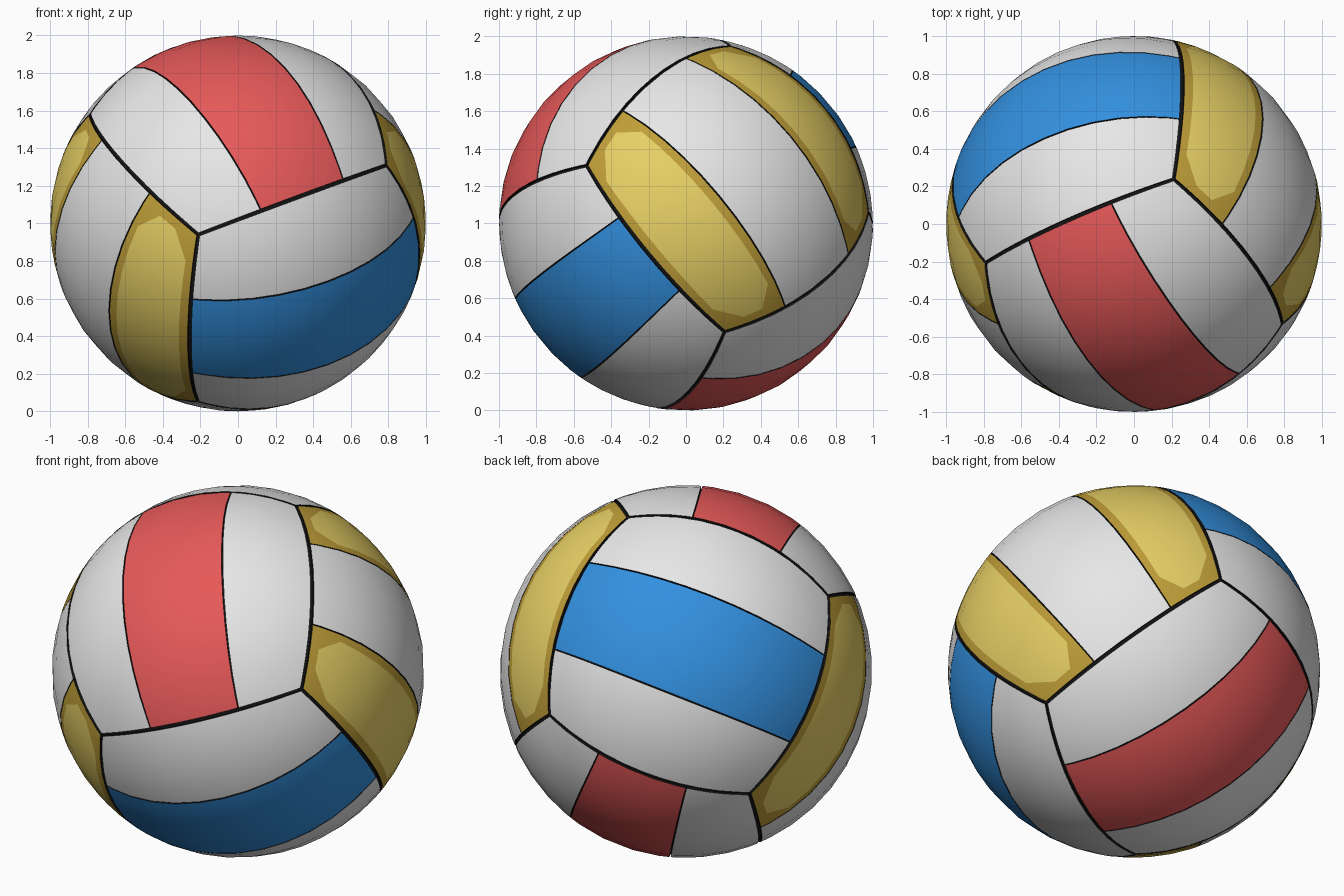
import bpy, bmesh, math
from mathutils import Vector, Matrix

if "Cube" in bpy.data.objects:
    bpy.data.objects.remove(bpy.data.objects["Cube"])


def make_mat(name, rgb):
    m = bpy.data.materials.new(name)
    m.diffuse_color = (*rgb, 1)
    m.use_nodes = True
    m.node_tree.nodes["Principled BSDF"].inputs["Base Color"].default_value = m.diffuse_color
    return m


white = make_mat("white", (0.8, 0.8, 0.8))
red = make_mat("red", (0.8, 0.1, 0.1))
blue = make_mat("blue", (0.033, 0.28, 0.74))
yellow = make_mat("yellow", (0.8, 0.63, 0.13))
gold = make_mat("dark gold", (0.52, 0.34, 0.04))
black = make_mat("seam black", (0.006, 0.006, 0.006))

# Tilted axes of the cube whose six faces carry three strips each
rot = Matrix.Rotation(math.radians(39.7), 3, 'X') @ Matrix.Rotation(math.radians(30), 3, 'Z')
X, Y, N = rot.col[0].copy(), rot.col[1].copy(), rot.col[2].copy()
CENTRE = Vector((0, 0, 1))

EDGE = 0.98     # strips stop just short of the cube edge, leaving a seam
GAP = 0.004     # half gap between strips of one face
ACROSS = [0, 0.1, 0.35, 0.65, 0.9, 1]
ALONG = [0, 0.035] + [0.12 + 0.76 * i / 8 for i in range(9)] + [0.965, 1]


def finish(name, bm, mats):
    me = bpy.data.meshes.new(name)
    bm.to_mesh(me)
    bm.free()
    for m in mats:
        me.materials.append(m)
    me.shade_smooth()
    me.set_sharp_from_angle(angle=math.radians(35))
    ob = bpy.data.objects.new(name, me)
    ob.location = CENTRE
    bpy.context.collection.objects.link(ob)


def strip(name, n, a, b, side, mat, rim):
    """One panel on face n: divided along a, running along b, side -1/0/1."""
    bm = bmesh.new()
    ni, nj = len(ACROSS) - 1, len(ALONG) - 1
    end = math.atan(EDGE)
    grid = []
    for fj in ALONG:
        v = math.tan(end * (2 * fj - 1))
        w = 0.30 + 0.07 * v * v               # strip edge widens to the ends
        if side == 0:
            lo, hi = -w + GAP, w - GAP
        else:
            lo, hi = sorted((side * (w + GAP), side * EDGE))
        lo, hi = math.atan(lo), math.atan(hi)
        grid.append([bm.verts.new((n + a * math.tan(lo + (hi - lo) * fi) + b * v).normalized())
                     for fi in ACROSS])
    for j in range(nj):
        for i in range(ni):
            q = [grid[j][i], grid[j][i + 1], grid[j + 1][i + 1], grid[j + 1][i]]
            border = i in (0, ni - 1) or j in (0, nj - 1)
            if i in (1, ni - 2) and j in (1, nj - 2):
                # cut the corner of the inner field
                k = {(0, 0): 0, (1, 0): 1, (1, 1): 2, (0, 1): 3}[(int(i > 1), int(j > 1))]
                q = q[k:] + q[:k]
                bm.faces.new((q[0], q[1], q[3])).material_index = 1
                bm.faces.new((q[1], q[2], q[3])).material_index = 0
            else:
                bm.faces.new(q).material_index = int(border)
    for f in bm.faces:
        f.normal_update()
        if f.normal.dot(f.calc_center_median()) < 0:
            f.normal_flip()
    # dark side walls down into the seam
    rim_edges = [e for e in bm.edges if e.is_boundary]
    res = bmesh.ops.extrude_edge_only(bm, edges=rim_edges)["geom"]
    for g in res:
        if isinstance(g, bmesh.types.BMVert):
            g.co *= 0.975
        elif isinstance(g, bmesh.types.BMFace):
            g.material_index = 2
    finish(name, bm, [mat, rim, black])


# Three pairs of opposite faces: normal, dividing axis, running axis, colours
pairs = [("red", N, X, Y, red, white),
         ("blue", Y, N, X, blue, white),
         ("yellow", X, Y, N, white, yellow)]
for label, n, a, b, mid, outer in pairs:
    for sign, where in ((1, "near"), (-1, "far")):
        for side in (-1, 0, 1):
            mat = mid if side == 0 else outer
            rim = gold if mat is yellow else mat
            strip(f"{label}_face_{where}_strip_{side + 2}", n * sign, a, b, side, mat, rim)

# Dark core showing through the seams
bm = bmesh.new()
bmesh.ops.create_uvsphere(bm, u_segments=64, v_segments=32, radius=0.986)
finish("ball_core", bm, [black])
